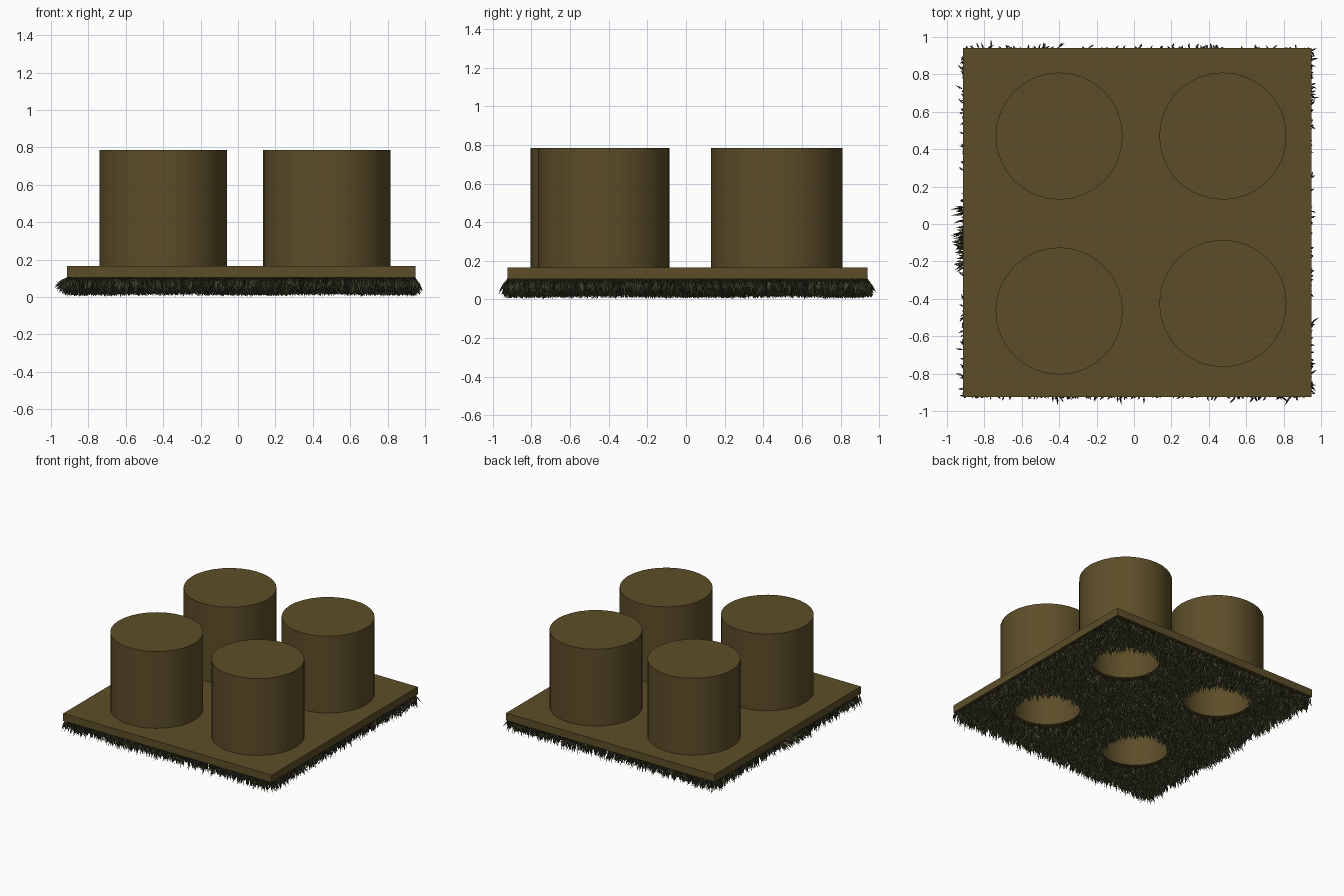
import bpy, bmesh, math, random
from mathutils import Vector

if "Cube" in bpy.data.objects:
    bpy.data.objects.remove(bpy.data.objects["Cube"])

random.seed(4)
CENTRES = [(-0.40, 0.47), (0.475, 0.47), (-0.40, -0.465), (0.475, -0.425)]
R, HOLE, SIDES = 0.34, 0.255, 32
X0, X1, Y0, Y1 = -0.913, 0.948, -0.925, 0.94
Z0, Z1, TOP = 0.105, 0.165, 0.785


def material(name, colour):
    m = bpy.data.materials.new(name)
    m.diffuse_color = (*colour, 1)
    m.use_nodes = True
    m.node_tree.nodes["Principled BSDF"].inputs["Base Color"].default_value = m.diffuse_color
    return m


def make(name, verts, faces, mat=None):
    me = bpy.data.meshes.new(name)
    me.from_pydata(verts, [], faces)
    ob = bpy.data.objects.new(name, me)
    bpy.context.collection.objects.link(ob)
    if mat:
        me.materials.append(mat)
    return ob


def lathe(name, cx, cy, profile, mat=None):
    """Revolve (radius, z) points about a vertical axis and cap both ends."""
    verts, faces = [], []
    for r, z in profile:
        for i in range(SIDES):
            a = 2 * math.pi * i / SIDES
            verts.append((cx + r * math.cos(a), cy + r * math.sin(a), z))
    for k in range(len(profile) - 1):
        for i in range(SIDES):
            j = (i + 1) % SIDES
            faces.append((k * SIDES + i, k * SIDES + j, (k + 1) * SIDES + j, (k + 1) * SIDES + i))
    last = (len(profile) - 1) * SIDES
    faces.append(tuple(range(SIDES))[::-1])
    faces.append(tuple(last + i for i in range(SIDES)))
    return make(name, verts, faces, mat)


def smooth(ob):
    bpy.ops.object.select_all(action='DESELECT')
    ob.select_set(True)
    bpy.context.view_layer.objects.active = ob
    bpy.ops.object.shade_smooth_by_angle(angle=math.radians(40))


brown = material("brown", (0.110, 0.076, 0.022))
dark = material("dark_bristle", (0.055, 0.058, 0.026))

# Base plate
bpy.ops.mesh.primitive_cube_add(size=1, location=((X0 + X1) / 2, (Y0 + Y1) / 2, (Z0 + Z1) / 2))
plate = bpy.context.object
plate.name = "base_plate"
plate.scale = (X1 - X0, Y1 - Y0, Z1 - Z0)
plate.data.materials.append(brown)

# Hollow studs, open through the plate
for n, (cx, cy) in enumerate(CENTRES):
    stud = lathe(f"stud_{n + 1}", cx, cy,
                 [(HOLE, TOP - 0.06), (HOLE, Z1 - 0.01), (R, Z1 - 0.01), (R, TOP)], brown)
    bm = bmesh.new()
    bm.from_mesh(stud.data)
    bmesh.ops.recalc_face_normals(bm, faces=bm.faces)
    bm.to_mesh(stud.data)
    bm.free()
    smooth(stud)
    cutter = lathe(f"hole_cutter_{n + 1}", cx, cy, [(HOLE, 0), (HOLE, 0.3)])
    cutter.hide_render = True
    cutter.hide_set(True)
    cut = plate.modifiers.new("hole", 'BOOLEAN')
    cut.operation = 'DIFFERENCE'
    cut.object = cutter

# Bristles: slim three-sided spindles hanging from the underside
verts, faces = [], []
count = 0
while count < 20000:
    x, y = random.uniform(X0, X1), random.uniform(Y0, Y1)
    if any(math.hypot(x - a, y - b) < HOLE + 0.005 for a, b in CENTRES):
        continue
    lean_x = 0.12 * math.sin(5 * x + 3 * y) + random.gauss(0, 0.24)
    lean_y = 0.12 * math.sin(4 * y - 6 * x) + random.gauss(0, 0.24)
    # tuft swept outwards at the middle of the left edge
    if x < X0 + 0.05 and abs(y + 0.06) < 0.16:
        lean_x -= random.uniform(0.3, 1.6)
    axis = Vector((lean_x, lean_y, -1)).normalized()
    root = Vector((x, y, Z0 + 0.003))
    tip = root + axis * random.uniform(0.065, 0.107)
    mid = root.lerp(tip, 0.5)
    side = axis.orthogonal().normalized()
    other = axis.cross(side)
    turn = random.uniform(0, math.tau)
    b = len(verts)
    verts += [root, tip]
    for k in range(3):
        a = turn + k * math.tau / 3
        verts.append(mid + (side * math.cos(a) + other * math.sin(a)) * 0.006)
    for k in range(3):
        p, q = b + 2 + k, b + 2 + (k + 1) % 3
        faces += [(b, q, p), (b + 1, p, q)]
    count += 1
make("bristles", verts, faces, dark)
